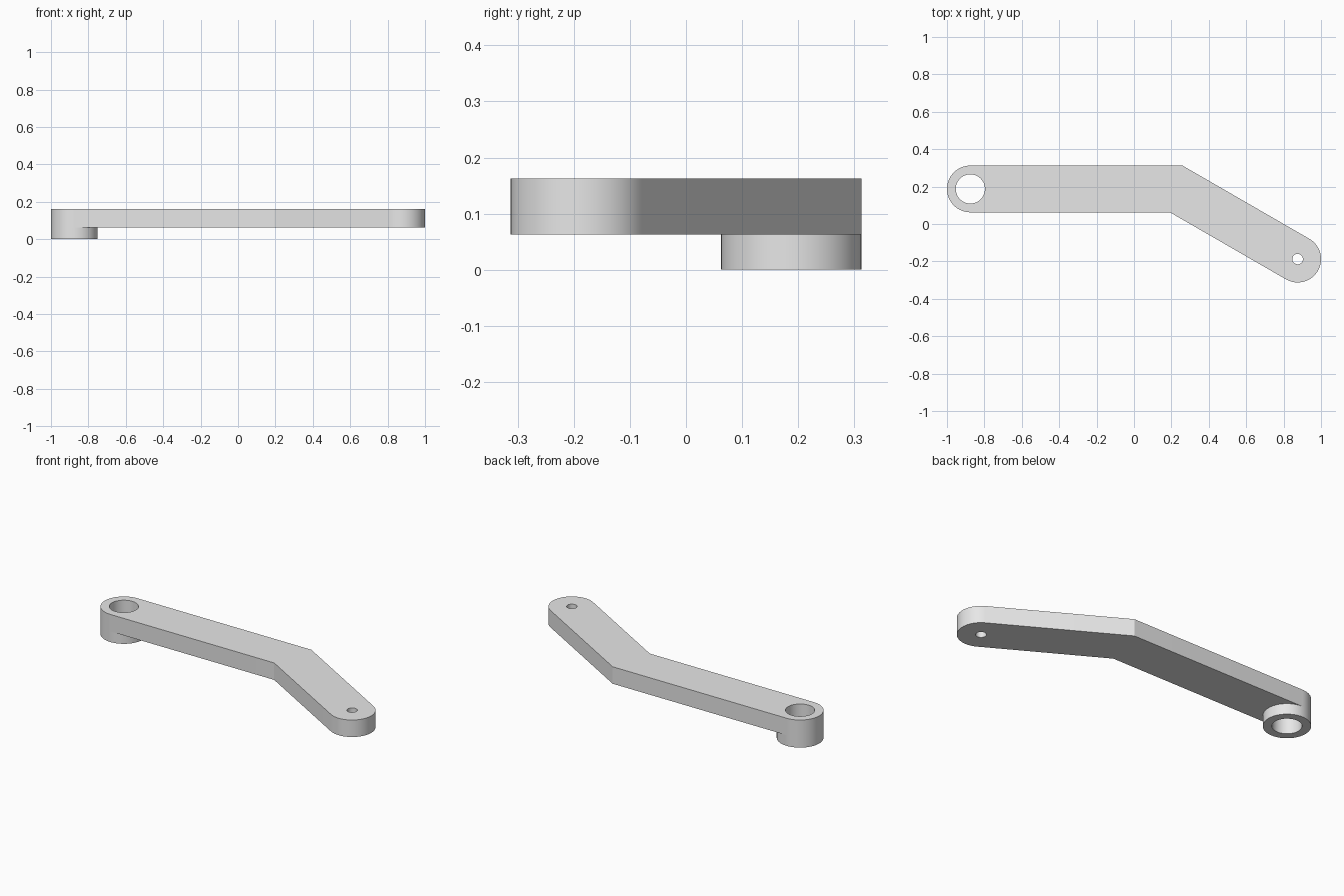
import bpy
import bmesh
from math import cos, sin, tan, radians

cube = bpy.data.objects.get("Cube")
if cube:
    bpy.data.objects.remove(cube, do_unlink=True)

# Main dimensions
RADIUS = 0.125
BEND = radians(30)
PIVOT = (-0.875, 0.1875)      # large-bore end
TIP = (0.875, -0.1875)        # small-hole end
BEND_X = TIP[0] - (PIVOT[1] - TIP[1]) / tan(BEND)
BOSS_HEIGHT = 0.0625
TOP = 0.1625

grey = bpy.data.materials.new("light grey")
grey.use_nodes = True
grey.diffuse_color = (0.8, 0.8, 0.8, 1)
grey.node_tree.nodes["Principled BSDF"].inputs["Base Color"].default_value = (0.8, 0.8, 0.8, 1)


def arc(centre, radius, start, end, steps):
    """Points along an arc, both ends included."""
    angles = [radians(start + (end - start) * i / steps) for i in range(steps + 1)]
    return [(centre[0] + radius * cos(a), centre[1] + radius * sin(a)) for a in angles]


def circle(centre, radius, steps=64):
    return arc(centre, radius, 0, 360, steps)[:-1]


def plate(name, loops, bottom, top):
    """Extrude an outline with holes into a solid."""
    bm = bmesh.new()
    edges = []
    for loop in loops:
        verts = [bm.verts.new((x, y, bottom)) for x, y in loop]
        edges += [bm.edges.new((verts[i - 1], v)) for i, v in enumerate(verts)]
    bmesh.ops.triangle_fill(bm, edges=edges, use_beauty=True, normal=(0, 0, 1))
    raised = bmesh.ops.extrude_face_region(bm, geom=bm.faces[:])["geom"]
    lifted = [g for g in raised if isinstance(g, bmesh.types.BMVert)]
    bmesh.ops.translate(bm, verts=lifted, vec=(0, 0, top - bottom))
    bmesh.ops.recalc_face_normals(bm, faces=bm.faces[:])
    mesh = bpy.data.meshes.new(name)
    bm.to_mesh(mesh)
    bm.free()
    mesh.materials.append(grey)
    obj = bpy.data.objects.new(name, mesh)
    bpy.context.collection.objects.link(obj)
    bpy.ops.object.select_all(action="DESELECT")
    obj.select_set(True)
    bpy.context.view_layer.objects.active = obj
    bpy.ops.object.shade_smooth_by_angle(angle=radians(20))
    return obj


# Bent arm with rounded ends
miter = RADIUS * tan(BEND / 2)
outline = arc(PIVOT, RADIUS, 90, 270, 32)
outline.append((BEND_X - miter, PIVOT[1] - RADIUS))
outline += arc(TIP, RADIUS, -120, 60, 32)
outline.append((BEND_X + miter, PIVOT[1] + RADIUS))
bore = circle(PIVOT, 0.078)
plate("bent_arm", [outline, bore, circle(TIP, 0.028)], BOSS_HEIGHT, TOP)

# Ring-shaped boss under the large bore
plate("pivot_boss", [circle(PIVOT, RADIUS), bore], 0, BOSS_HEIGHT)
